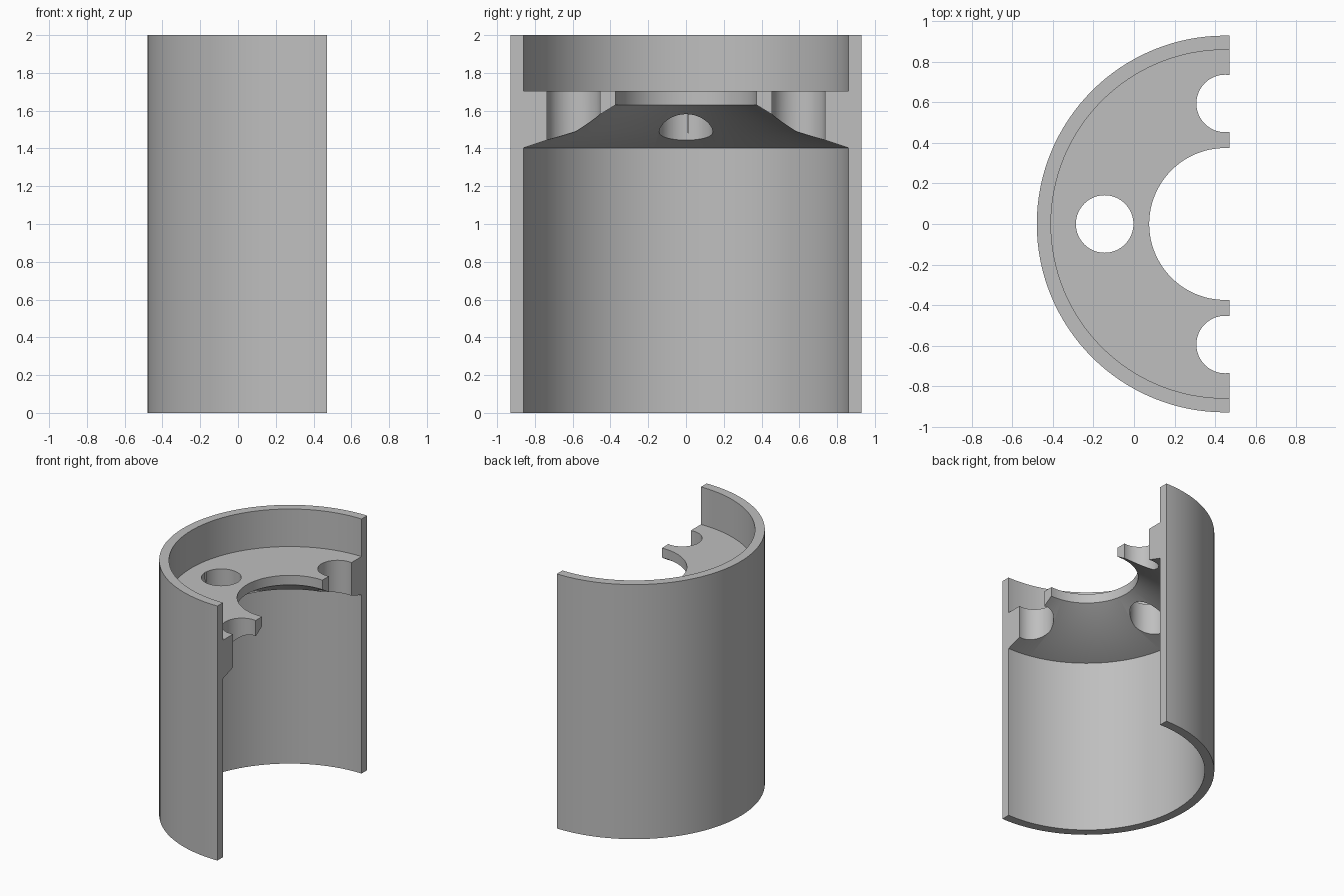
import bpy, bmesh, math
from mathutils import Matrix, Vector

old = bpy.data.objects.get("Cube")
if old:
    bpy.data.objects.remove(old)

AXIS_X = 0.45          # axis of the round housing
CUT_X = 0.472          # plane where the housing is sliced open
SEGMENTS = 128

grey = bpy.data.materials.new("plain grey")
GREY = (0.52, 0.52, 0.52, 1)
grey.diffuse_color = GREY
grey.use_nodes = True
grey.node_tree.nodes["Principled BSDF"].inputs["Base Color"].default_value = GREY


def make_object(name, bm):
    bmesh.ops.recalc_face_normals(bm, faces=bm.faces)
    mesh = bpy.data.meshes.new(name)
    bm.to_mesh(mesh)
    bm.free()
    mesh.materials.append(grey)
    obj = bpy.data.objects.new(name, mesh)
    bpy.context.collection.objects.link(obj)
    return obj


def lathe(name, profile):
    """Revolve a closed (radius, height) profile around the housing axis."""
    bm = bmesh.new()
    rings = []
    for i in range(SEGMENTS):
        a = 2 * math.pi * i / SEGMENTS
        rings.append([bm.verts.new((AXIS_X + r * math.cos(a), r * math.sin(a), z))
                      for r, z in profile])
    n = len(profile)
    for i, ring in enumerate(rings):
        following = rings[(i + 1) % SEGMENTS]
        for j in range(n):
            k = (j + 1) % n
            bm.faces.new((ring[j], following[j], following[k], ring[k]))
    return make_object(name, bm)


def cut(target, bm):
    """Subtract a cutter from the target and discard the cutter."""
    cutter = make_object("cutter", bm)
    cutter.hide_render = True
    mod = target.modifiers.new("cut", 'BOOLEAN')
    mod.operation = 'DIFFERENCE'
    mod.solver = 'EXACT'
    mod.object = cutter
    bpy.context.view_layer.objects.active = target
    bpy.ops.object.modifier_apply(modifier=mod.name)
    bpy.data.objects.remove(cutter)


# Housing: thin wall, recessed top deck with central bore, flared underside
housing = lathe("half_housing", [
    (0.93, 0), (0.93, 2), (0.86, 2), (0.86, 1.705), (0.375, 1.705),
    (0.375, 1.63), (0.6, 1.49), (0.86, 1.403), (0.86, 0)])

# Vertical holes through the deck, a quarter turn apart
for turn in (90, 180, 270):
    a = math.radians(turn)
    centre = Vector((AXIS_X + 0.595 * math.cos(a), 0.595 * math.sin(a), 1.6))
    bm = bmesh.new()
    bmesh.ops.create_cone(bm, cap_ends=True, segments=64, radius1=0.142,
                          radius2=0.142, depth=0.6, matrix=Matrix.Translation(centre))
    cut(housing, bm)

# Slice the housing open on its left side
bm = bmesh.new()
bmesh.ops.create_cube(bm, size=4, matrix=Matrix.Translation((CUT_X + 2, 0, 1)))
cut(housing, bm)

# Smooth round walls, crisp edges
bpy.ops.object.select_all(action='DESELECT')
housing.select_set(True)
bpy.context.view_layer.objects.active = housing
bpy.ops.object.shade_smooth_by_angle(angle=math.radians(20))
